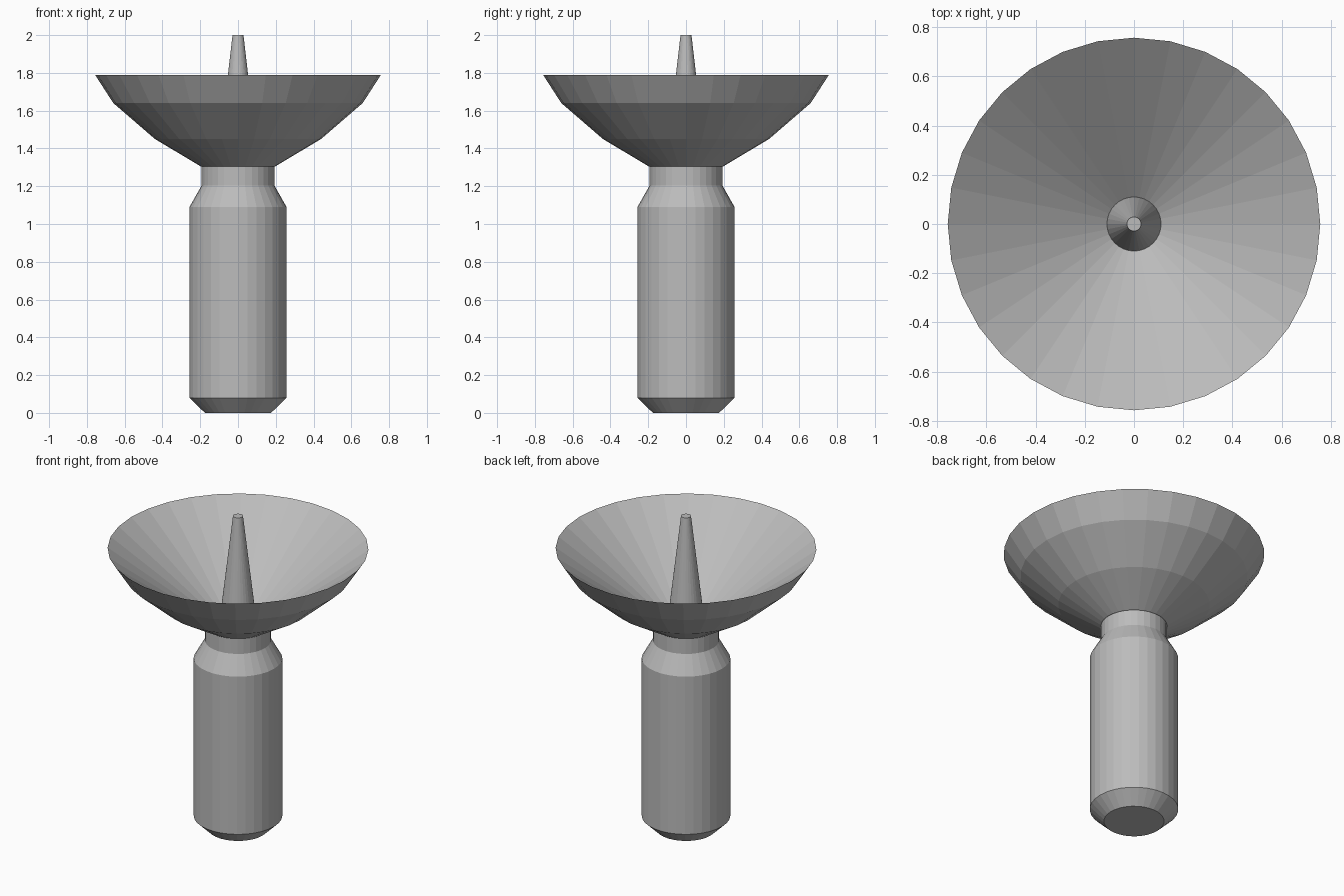
import bpy
import bmesh
from math import tau

SEGMENTS = 32

cube = bpy.data.objects.get("Cube")
if cube:
    bpy.data.objects.remove(cube, do_unlink=True)

grey = bpy.data.materials.new("plain grey")
grey.use_nodes = True
colour = (0.5, 0.5, 0.5, 1)
grey.diffuse_color = colour
grey.node_tree.nodes["Principled BSDF"].inputs["Base Color"].default_value = colour


def lathe(name, profile):
    """Spin a bottom-to-top (radius, height) profile around z and cap open ends."""
    bm = bmesh.new()
    verts = [bm.verts.new((r, 0, z)) for r, z in profile]
    edges = [bm.edges.new(pair) for pair in zip(verts, verts[1:])]
    bmesh.ops.spin(bm, geom=verts + edges, cent=(0, 0, 0), axis=(0, 0, 1),
                   angle=tau, steps=SEGMENTS, use_merge=True)
    bmesh.ops.remove_doubles(bm, verts=bm.verts, dist=0.0001)
    bmesh.ops.holes_fill(bm, edges=[e for e in bm.edges if e.is_boundary], sides=0)
    bmesh.ops.recalc_face_normals(bm, faces=bm.faces)
    mesh = bpy.data.meshes.new(name)
    bm.to_mesh(mesh)
    bm.free()
    mesh.materials.append(grey)
    obj = bpy.data.objects.new(name, mesh)
    bpy.context.collection.objects.link(obj)
    return obj


# Cylindrical handle with chamfered foot, sloping shoulder and neck
lathe("handle", [(0.175, 0), (0.257, 0.08), (0.257, 1.09), (0.192, 1.205), (0.192, 1.305)])

# Faceted bowl outside, straight funnel inside, meeting at a sharp rim
lathe("dish", [(0.197, 1.305), (0.44, 1.45), (0.66, 1.64), (0.757, 1.79), (0.11, 1.307)])

# Tapered centre spike
lathe("spike", [(0.11, 1.305), (0.029, 2.0)])
